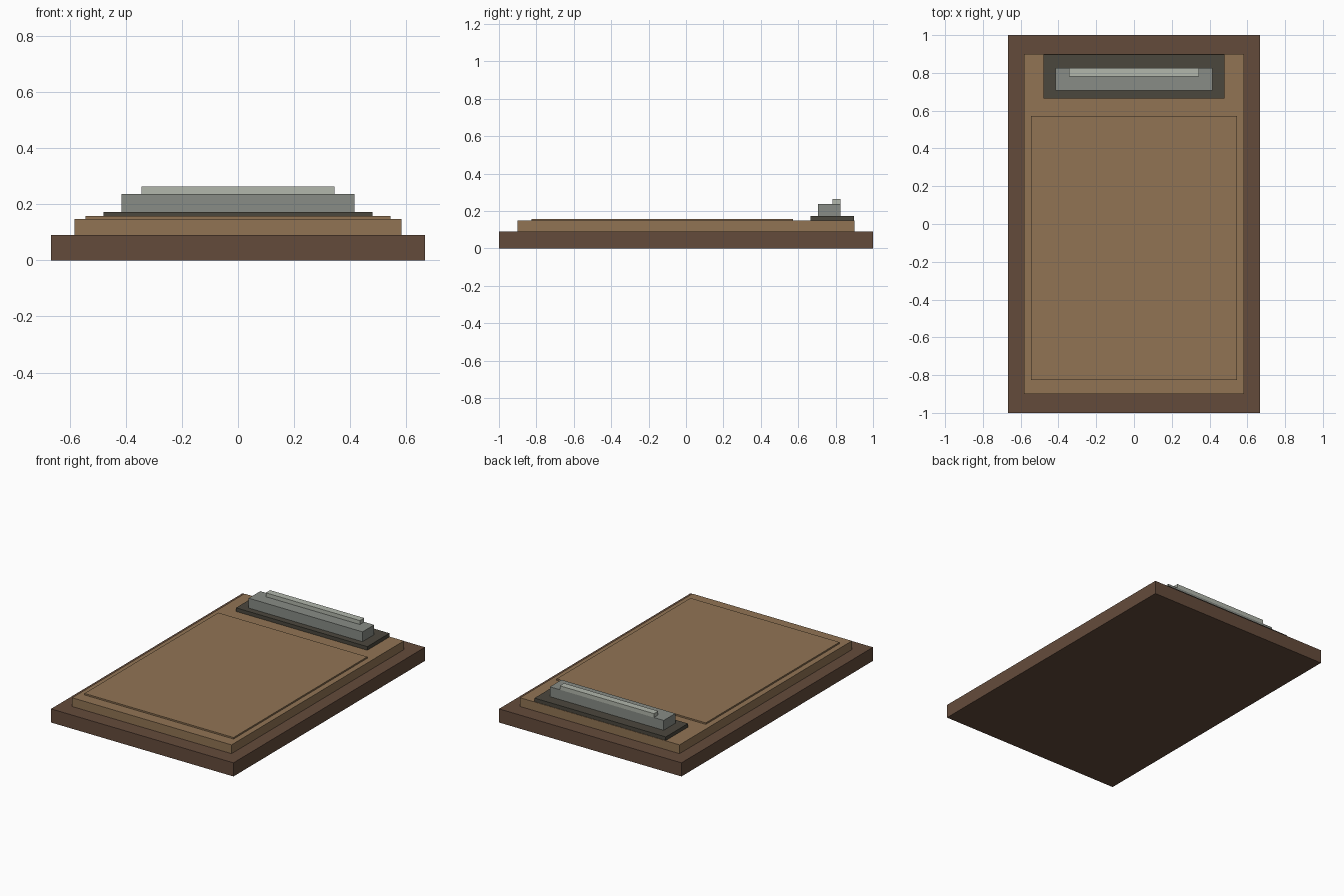
import bpy
import bmesh
from mathutils import Matrix, Vector

cube = bpy.data.objects.get("Cube")
if cube:
    bpy.data.objects.remove(cube, do_unlink=True)


def material(name, srgb):
    # Convert an 8-bit colour to linear values
    rgb = [((c / 255 + 0.055) / 1.055) ** 2.4 for c in srgb]
    mat = bpy.data.materials.new(name)
    mat.use_nodes = True
    mat.diffuse_color = (*rgb, 1)
    bsdf = mat.node_tree.nodes["Principled BSDF"]
    bsdf.inputs["Base Color"].default_value = (*rgb, 1)
    bsdf.inputs["Roughness"].default_value = 0.8
    return mat


def slab(name, half_width, y_range, z_range, mat):
    # Flat box, symmetric about x = 0
    low = Vector((-half_width, y_range[0], z_range[0]))
    high = Vector((half_width, y_range[1], z_range[1]))
    bm = bmesh.new()
    bmesh.ops.create_cube(bm, size=1, matrix=Matrix.Translation((low + high) / 2)
                          @ Matrix.Diagonal((*(high - low), 1)))
    mesh = bpy.data.meshes.new(name)
    bm.to_mesh(mesh)
    bm.free()
    mesh.materials.append(mat)
    obj = bpy.data.objects.new(name, mesh)
    bpy.context.collection.objects.link(obj)
    return obj


dark_wood = material("dark wood", (100, 75, 59))
light_wood = material("light wood", (145, 116, 84))
dark_metal = material("dark metal", (75, 71, 61))
grey_metal = material("grey metal", (136, 140, 134))
pale_metal = material("pale metal", (178, 183, 172))

# Stepped wooden board
slab("base_board", 0.667, (-1, 1), (0, 0.09), dark_wood)
slab("upper_board", 0.583, (-0.9, 0.9), (0.09, 0.148), light_wood)
slab("writing_panel", 0.545, (-0.825, 0.572), (0.148, 0.158), light_wood)

# Clip across the back edge
slab("clip_plate", 0.48, (0.665, 0.897), (0.148, 0.172), dark_metal)
slab("clip_bar", 0.416, (0.706, 0.827), (0.172, 0.237), grey_metal)
slab("clip_lip", 0.344, (0.782, 0.827), (0.237, 0.263), pale_metal)
